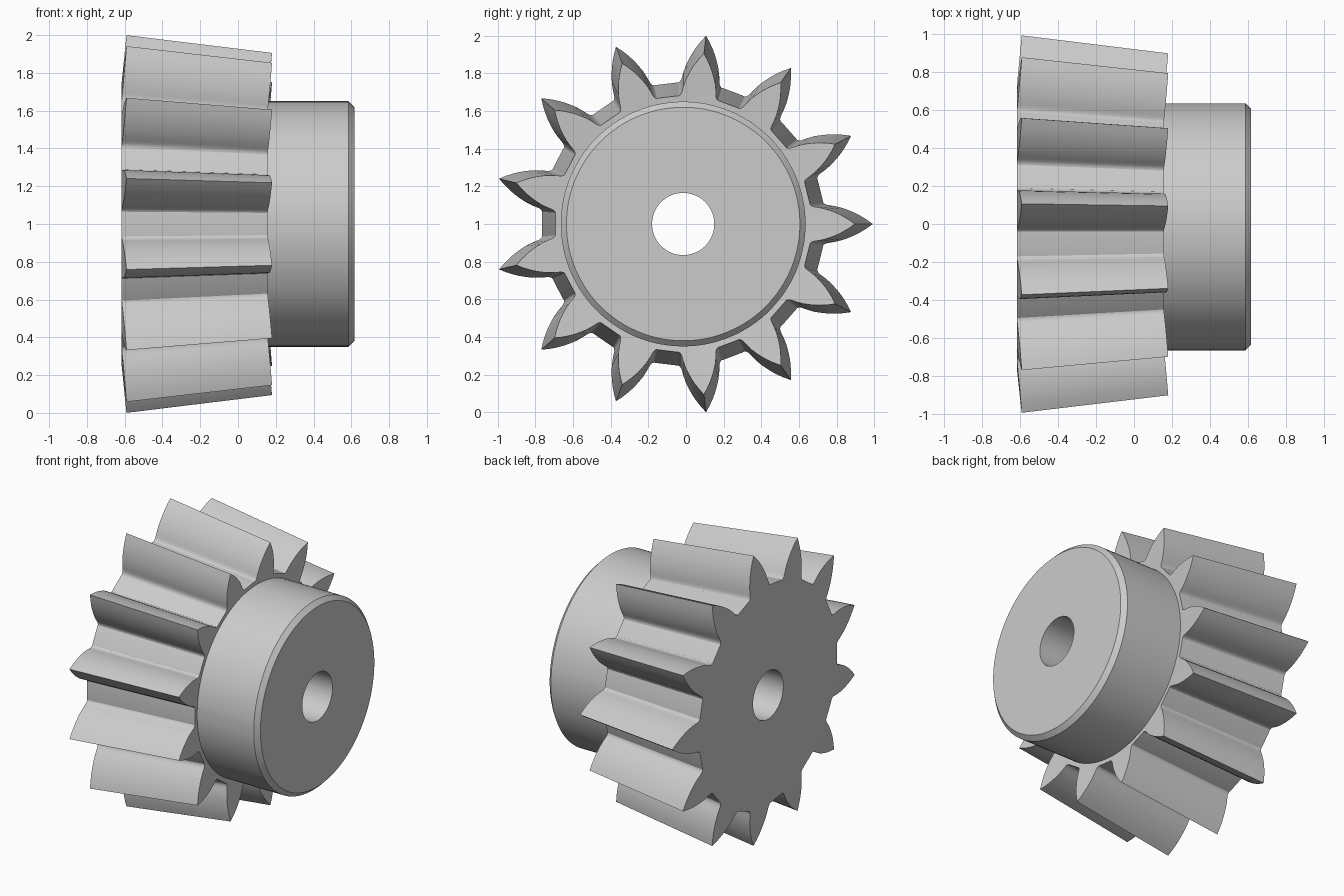
import bpy, bmesh
from math import sin, cos, pi

if "Cube" in bpy.data.objects:
    bpy.data.objects.remove(bpy.data.objects["Cube"])

TEETH = 13
CENTRE_Y, CENTRE_Z = -0.015, 1.0
ROOT = 0.75        # root radius at the large end
TAPER = 0.906      # small end size relative to the large end
LEAN = 0.1         # how far the tooth ends lean along the axis
BACK, FRONT, END = -0.616, 0.157, 0.616
BORE, HUB, CHAMFER = 0.165, 0.65, 0.03

# Half a tooth: (angle from tooth centre, radius), from tip to middle of the gap
half_pitch = pi / TEETH
flank = [(0.0, 1.007), (0.024, 0.975), (0.048, 0.94), (0.067, 0.91), (0.084, 0.88),
         (0.103, 0.845), (0.118, 0.81), (0.127, 0.785)]
fillet = [(0.134, 0.768), (0.144, 0.757), (0.155, 0.752)]
root = [(0.168, ROOT / cos(half_pitch - 0.168)), (half_pitch, ROOT)]
half = flank + fillet + root
tooth = [(-a, r) for a, r in half[-2:0:-1]] + half
outline = [(k * 2 * half_pitch + a, r) for k in range(TEETH) for a, r in tooth]

bm = bmesh.new()


def ring(x, radius=None, scale=1.0):
    """Ring round the axis: a circle, or the toothed outline when no radius is given."""
    verts = []
    for a, r in outline:
        r = radius or r * scale
        lean = 0 if radius else LEAN * (r - ROOT * scale)
        verts.append(bm.verts.new((x + lean, CENTRE_Y + r * cos(a), CENTRE_Z + r * sin(a))))
    return verts


# Rings in order: back face, teeth, hub, front face, then back through the bore
rings = [
    ring(BACK, BORE),
    ring(BACK, ROOT - 0.01),
    ring(BACK),
    ring(FRONT, scale=TAPER),
    ring(FRONT - 0.003, HUB),
    ring(END - CHAMFER, HUB),
    ring(END, HUB - CHAMFER),
    ring(END, BORE),
]
count = len(outline)
for a, b in zip(rings, rings[1:] + rings[:1]):
    for i in range(count):
        j = (i + 1) % count
        bm.faces.new((a[i], a[j], b[j], b[i]))
bmesh.ops.recalc_face_normals(bm, faces=bm.faces)

mesh = bpy.data.meshes.new("bevel_pinion")
bm.to_mesh(mesh)
bm.free()
pinion = bpy.data.objects.new("bevel_pinion", mesh)
bpy.context.collection.objects.link(pinion)

# Plain grey metal
grey = bpy.data.materials.new("grey_metal")
grey.use_nodes = True
colour = (0.6, 0.6, 0.6, 1)
grey.diffuse_color = colour
grey.node_tree.nodes["Principled BSDF"].inputs["Base Color"].default_value = colour
mesh.materials.append(grey)

# Smooth flanks and cylinders, crisp edges
bpy.ops.object.select_all(action="DESELECT")
pinion.select_set(True)
bpy.context.view_layer.objects.active = pinion
bpy.ops.object.shade_smooth_by_angle(angle=pi / 6)
